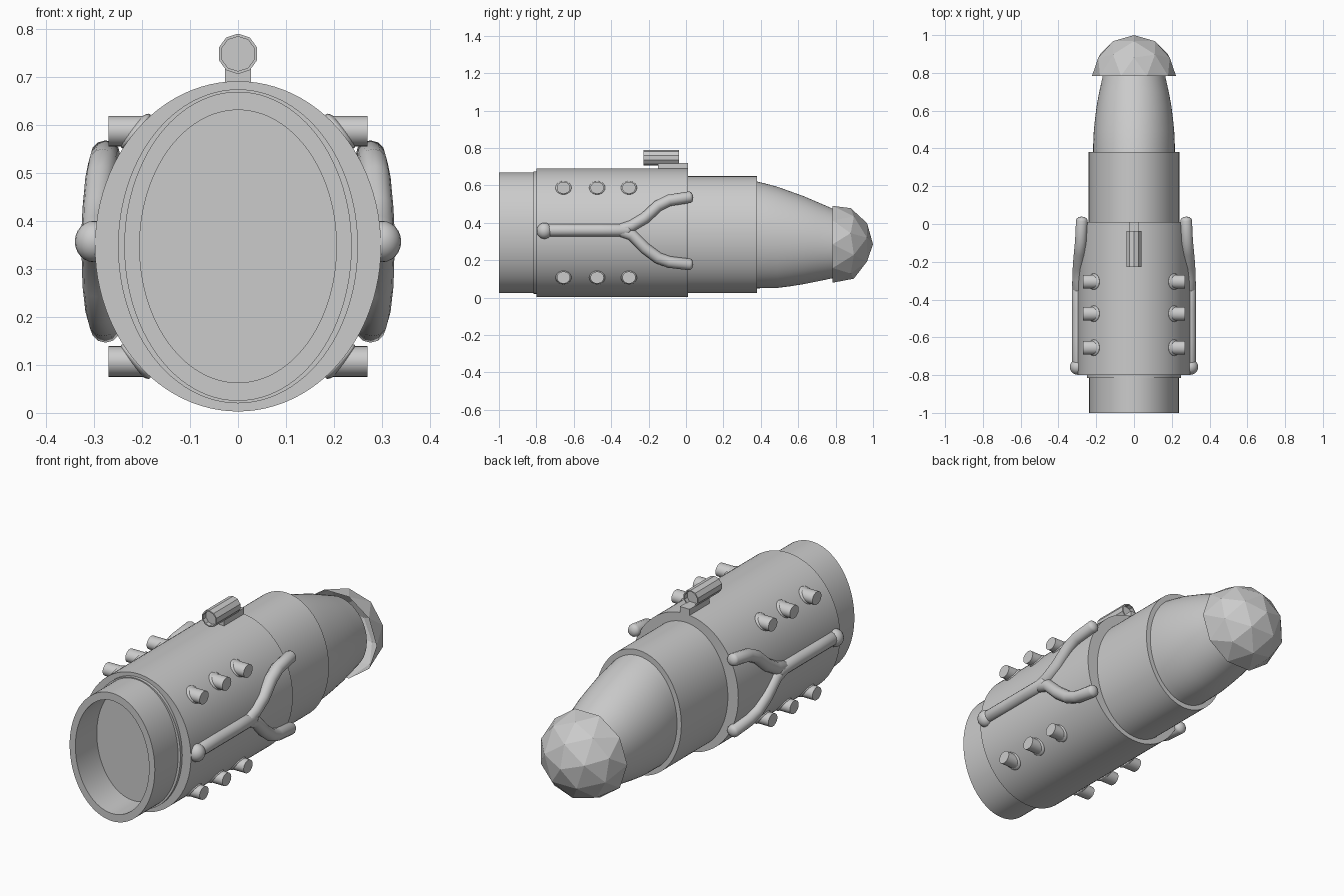
import bpy, bmesh, math
from mathutils import Vector

if "Cube" in bpy.data.objects:
    bpy.data.objects.remove(bpy.data.objects["Cube"])


def finish(name, bm, smooth=True):
    bmesh.ops.recalc_face_normals(bm, faces=bm.faces)
    me = bpy.data.meshes.new(name)
    bm.to_mesh(me)
    bm.free()
    ob = bpy.data.objects.new(name, me)
    bpy.context.collection.objects.link(ob)
    if smooth:
        bpy.ops.object.select_all(action='DESELECT')
        ob.select_set(True)
        bpy.context.view_layer.objects.active = ob
        bpy.ops.object.shade_smooth_by_angle(angle=math.radians(35))
    return ob


def loft_y(name, rings, n=64):
    """Closed loft of ellipses along y; each ring is (y, centre z, half width, half height)."""
    bm = bmesh.new()
    loops = [[bm.verts.new((rx * math.sin(2 * math.pi * i / n), y,
                            cz + rz * math.cos(2 * math.pi * i / n))) for i in range(n)]
             for y, cz, rx, rz in rings]
    for a, b in zip(loops, loops[1:]):
        for i in range(n):
            bm.faces.new((a[i], a[(i + 1) % n], b[(i + 1) % n], b[i]))
    bm.faces.new(loops[0])
    bm.faces.new(loops[-1])
    return finish(name, bm)


def tube(name, points, r, n=12):
    """Round pipe along points, with domed ends."""
    pts = [Vector(p) for p in points]
    first, last = (pts[1] - pts[0]).normalized(), (pts[-1] - pts[-2]).normalized()
    stations = []
    for k in (0, 30, 60):
        a = math.radians(k)
        stations.append((pts[0] - first * r * 0.6 * math.cos(a), first, r * max(math.sin(a), 0.1)))
    for i, p in enumerate(pts):
        d = pts[min(i + 1, len(pts) - 1)] - pts[max(i - 1, 0)]
        stations.append((p, d.normalized(), r))
    for k in (60, 30, 0):
        a = math.radians(k)
        stations.append((pts[-1] + last * r * 0.6 * math.cos(a), last, r * max(math.sin(a), 0.1)))
    bm = bmesh.new()
    loops = []
    for p, d, rad in stations:
        u = Vector((1, 0, 0))
        u = (u - d * u.dot(d)).normalized()
        v = d.cross(u)
        loops.append([bm.verts.new(p + rad * (u * math.cos(2 * math.pi * i / n)
                                              + v * math.sin(2 * math.pi * i / n)))
                      for i in range(n)])
    for a, b in zip(loops, loops[1:]):
        for i in range(n):
            bm.faces.new((a[i], a[(i + 1) % n], b[(i + 1) % n], b[i]))
    bm.faces.new(loops[0])
    bm.faces.new(loops[-1])
    return finish(name, bm)


def ball(name, loc, scale, tilt=0.0):
    bpy.ops.mesh.primitive_uv_sphere_add(segments=20, ring_count=12, radius=1,
                                         location=loc, rotation=(0, tilt, 0))
    ob = bpy.context.object
    ob.name = name
    ob.scale = scale
    bpy.ops.object.shade_smooth()


CZ = 0.347

# Main elliptical housing
loft_y("housing", [(-0.8, CZ, 0.298, 0.344), (0.01, CZ, 0.298, 0.344)], 96)
loft_y("rear_collar", [(-0.815, CZ, 0.25, 0.327), (-0.78, CZ, 0.25, 0.327)], 96)

# Rear tube with recessed bore
loft_y("rear_tube", [(-0.78, CZ, 0.237, 0.322), (-1.0, CZ, 0.237, 0.322),
                     (-1.0, CZ, 0.205, 0.284), (-0.83, CZ, 0.205, 0.284)], 96)

# Front barrel and tapering nose
loft_y("front_barrel", [(0.0, 0.337, 0.24, 0.312), (0.38, 0.337, 0.24, 0.312)], 96)
loft_y("nose", [(0.37, 0.336, 0.216, 0.287), (0.42, 0.331, 0.216, 0.28),
                (0.49, 0.322, 0.213, 0.27), (0.56, 0.314, 0.206, 0.253),
                (0.63, 0.307, 0.197, 0.235), (0.70, 0.299, 0.184, 0.213),
                (0.79, 0.289, 0.164, 0.184)], 64)

# Faceted open dome at the tip
bm = bmesh.new()
bmesh.ops.create_icosphere(bm, subdivisions=2, radius=0.216)
bmesh.ops.bisect_plane(bm, geom=bm.verts[:] + bm.edges[:] + bm.faces[:], dist=1e-4,
                       plane_co=(0, 0, 0), plane_no=(0, 0, 1), clear_inner=True)
for v in bm.verts:
    x, y, z = v.co
    v.co = (y * 1.03, z + 0.784, x + 0.285)
finish("tip_dome", bm, smooth=False)

# Side studs with flared bases, and forked side pipes
for s, side in ((1, "right"), (-1, "left")):
    for row, z in (("upper", 0.587), ("lower", 0.107)):
        up = 1 if z > CZ else -1
        for i, y in enumerate((-0.655, -0.475, -0.305)):
            bpy.ops.mesh.primitive_cylinder_add(vertices=24, radius=0.032, depth=0.13,
                                                location=(s * 0.205, y, z),
                                                rotation=(0, math.pi / 2, 0))
            bpy.context.object.name = f"stud_{side}_{row}_{i}"
            bpy.context.object.scale = (1, 1.12, 1)
            bpy.ops.object.shade_smooth_by_angle(angle=math.radians(35))
            normal = math.atan2(s * 0.213 / 0.298 ** 2, up * 0.24 / 0.344 ** 2)
            ball(f"stud_base_{side}_{row}_{i}", (s * 0.213, y, z),
                 (0.046, 0.043, 0.014), normal)
    stem = [(s * 0.295, y, 0.36) for y in (-0.76, -0.6, -0.45, -0.31)]
    tube(f"pipe_stem_{side}", stem, 0.034)
    ball(f"pipe_end_{side}", (s * 0.3, -0.757, 0.357), (0.04, 0.041, 0.043))
    upper = [(0.295, -0.36, 0.36), (0.295, -0.29, 0.383), (0.293, -0.22, 0.425),
             (0.287, -0.15, 0.49), (0.281, -0.09, 0.52), (0.276, 0.02, 0.537)]
    lower = [(0.295, -0.36, 0.36), (0.295, -0.29, 0.335), (0.293, -0.22, 0.265),
             (0.287, -0.15, 0.212), (0.281, -0.09, 0.19), (0.276, 0.02, 0.177)]
    for row, path in (("upper", upper), ("lower", lower)):
        tube(f"pipe_branch_{row}_{side}", [(s * x, y, z) for x, y, z in path], 0.031)

# Sight tube with recessed ends on a small bracket
loft_y("sight_tube", [(-0.205, 0.748, 0.036, 0.036), (-0.228, 0.748, 0.036, 0.036),
                      (-0.228, 0.748, 0.042, 0.042), (-0.038, 0.748, 0.042, 0.042),
                      (-0.038, 0.748, 0.036, 0.036), (-0.06, 0.748, 0.036, 0.036)], 10)
bpy.ops.mesh.primitive_cube_add(size=1, location=(0, -0.07, 0.697))
bpy.context.object.name = "sight_bracket"
bpy.context.object.scale = (0.054, 0.16, 0.046)
